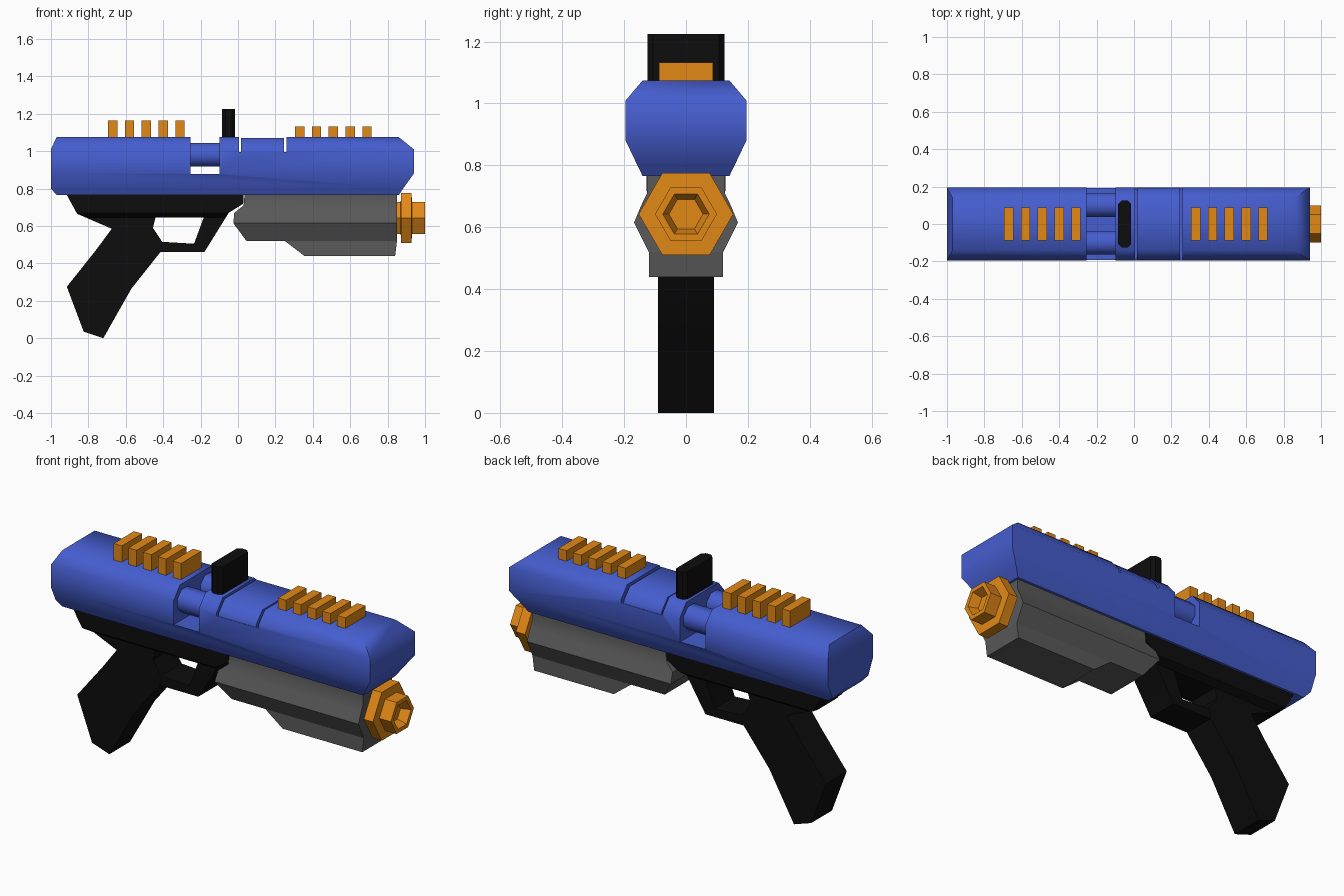
import bpy, bmesh, math

if "Cube" in bpy.data.objects:
    bpy.data.objects.remove(bpy.data.objects["Cube"])


def material(name, rgb):
    m = bpy.data.materials.new(name)
    m.diffuse_color = (*rgb, 1)
    m.use_nodes = True
    m.node_tree.nodes["Principled BSDF"].inputs["Base Color"].default_value = m.diffuse_color
    return m


BLUE = material("blue plastic", (0.06, 0.11, 0.62))
ORANGE = material("orange plastic", (0.76, 0.25, 0.008))
GREY = material("dark grey plastic", (0.1, 0.1, 0.1))
BLACK = material("black plastic", (0.004, 0.004, 0.004))


def finish(name, bm, mat, angle=30):
    bmesh.ops.recalc_face_normals(bm, faces=bm.faces[:])
    me = bpy.data.meshes.new(name)
    bm.to_mesh(me)
    bm.free()
    ob = bpy.data.objects.new(name, me)
    bpy.context.collection.objects.link(ob)
    me.materials.append(mat)
    smooth(ob, angle)
    return ob


def smooth(ob, angle):
    bpy.ops.object.select_all(action='DESELECT')
    bpy.context.view_layer.objects.active = ob
    ob.select_set(True)
    bpy.ops.object.shade_smooth_by_angle(angle=math.radians(angle))


def skin(name, rings, mat, angle=30):
    """Join closed rings of points with quads and cap both ends."""
    bm = bmesh.new()
    loops = [[bm.verts.new(p) for p in r] for r in rings]
    n = len(loops[0])
    for a, b in zip(loops, loops[1:]):
        for i in range(n):
            j = (i + 1) % n
            bm.faces.new((a[i], a[j], b[j], b[i]))
    bm.faces.new(loops[0])
    bm.faces.new(loops[-1])
    return finish(name, bm, mat, angle)


def stack(name, levels, mat, angle=30):
    """Rectangles (z, x0, x1, half width) lofted upwards."""
    return skin(name, [[(a, -w, z), (b, -w, z), (b, w, z), (a, w, z)]
                       for z, a, b, w in levels], mat, angle)


def box(name, x0, x1, w, z0, z1, mat):
    return stack(name, [(z0, x0, x1, w), (z1, x0, x1, w)], mat)


def plate(name, pts, w, mat):
    """Side profile (x, z) extruded across the width."""
    return skin(name, [[(x, s * w, z) for x, z in pts] for s in (-1, 1)], mat)


def turned(name, prof, sides, y, z, mat, angle=30, turn=0.0):
    """Profile of (x, radius) swept round an axis along x."""
    return skin(name, [[(x, y + r * math.cos(turn + math.tau * i / sides),
                         z + r * math.sin(turn + math.tau * i / sides))
                        for i in range(sides)] for x, r in prof], mat, angle)


# Upper body with the breech opening and the panel recess cut out
body = stack("upper_body", [
    (0.765, -0.97, 0.86, 0.14), (0.80, -1.0, 0.883, 0.157),
    (0.88, -1.0, 0.94, 0.195), (1.01, -1.0, 0.94, 0.195),
    (1.075, -0.97, 0.86, 0.14)], BLUE, 55)
for name, x0, x1, z0 in (("breech_cutter", -0.255, -0.10, 0.877),
                         ("panel_cutter", 0.005, 0.26, 0.995)):
    cutter = box(name, x0, x1, 0.4, z0, 1.3, BLUE)
    mod = body.modifiers.new(name, 'BOOLEAN')
    mod.operation = 'DIFFERENCE'
    mod.solver = 'EXACT'
    mod.object = cutter
    bpy.context.view_layer.objects.active = body
    bpy.ops.object.modifier_apply(modifier=name)
    bpy.data.objects.remove(cutter)
smooth(body, 55)

# Top panel sitting in its recess
stack("top_panel", [(0.994, 0.015, 0.245, 0.193), (1.012, 0.015, 0.245, 0.19),
                    (1.07, 0.015, 0.245, 0.138)], BLUE, 55)

# Twin barrels showing in the breech
for side, y in (("front", -0.1), ("back", 0.1)):
    turned("breech_barrel_" + side, [(-0.26, 0.068), (-0.095, 0.068)],
           8, y, 0.98, BLUE, 50, math.pi / 8)

# Ribs along the top
for place, start, top in (("rear", -0.695, 1.165), ("fore", 0.305, 1.133)):
    for i in range(5):
        x = start + i * 0.09
        box(f"{place}_rib_{i + 1}", x, x + 0.05, 0.088, 1.07, top, ORANGE)

# Sight with chamfered upright corners
c, xa, xb, w = 0.018, -0.085, -0.015, 0.125
outline = [(xa + c, -w), (xb - c, -w), (xb, -w + c), (xb, w - c),
           (xb - c, w), (xa + c, w), (xa, w - c), (xa, -w + c)]
skin("sight", [[(x, y, z) for x, y in outline] for z in (1.07, 1.225)], BLACK)

# Frame under the body, then grip and trigger guard
stack("frame", [(0.645, -0.80, -0.065, 0.09), (0.67, -0.86, -0.05, 0.125),
                (0.72, -0.89, 0.03, 0.127), (0.767, -0.915, 0.03, 0.127)], BLACK)
plate("grip", [(-0.915, 0.765), (-0.86, 0.665), (-0.675, 0.585), (-0.76, 0.47),
               (-0.915, 0.275), (-0.825, 0.035), (-0.72, 0.0), (-0.57, 0.265),
               (-0.415, 0.46), (-0.405, 0.515), (-0.455, 0.59), (-0.44, 0.65),
               (-0.44, 0.765)], 0.09, BLACK)
plate("trigger_guard", [(-0.415, 0.46), (-0.18, 0.46), (-0.05, 0.67),
                        (0.03, 0.72), (0.03, 0.765), (-0.2, 0.765),
                        (-0.185, 0.64), (-0.235, 0.505), (-0.405, 0.515)],
      0.088, BLACK)

# Stepped fore grip
stack("fore_grip", [(0.44, 0.355, 0.84, 0.12), (0.52, 0.25, 0.85, 0.12),
                    (0.52, 0.045, 0.85, 0.12), (0.615, -0.025, 0.85, 0.168),
                    (0.67, -0.02, 0.85, 0.145), (0.71, 0.03, 0.85, 0.126),
                    (0.767, 0.035, 0.85, 0.126)], GREY, 40)

# Hexagonal muzzle with a sunken bore
turned("muzzle", [(0.84, 0.1), (0.87, 0.1), (0.872, 0.153), (0.928, 0.153),
                  (0.93, 0.1), (1.0, 0.1), (1.0, 0.075), (0.95, 0.055)],
       6, 0, 0.6425, ORANGE, 40)
